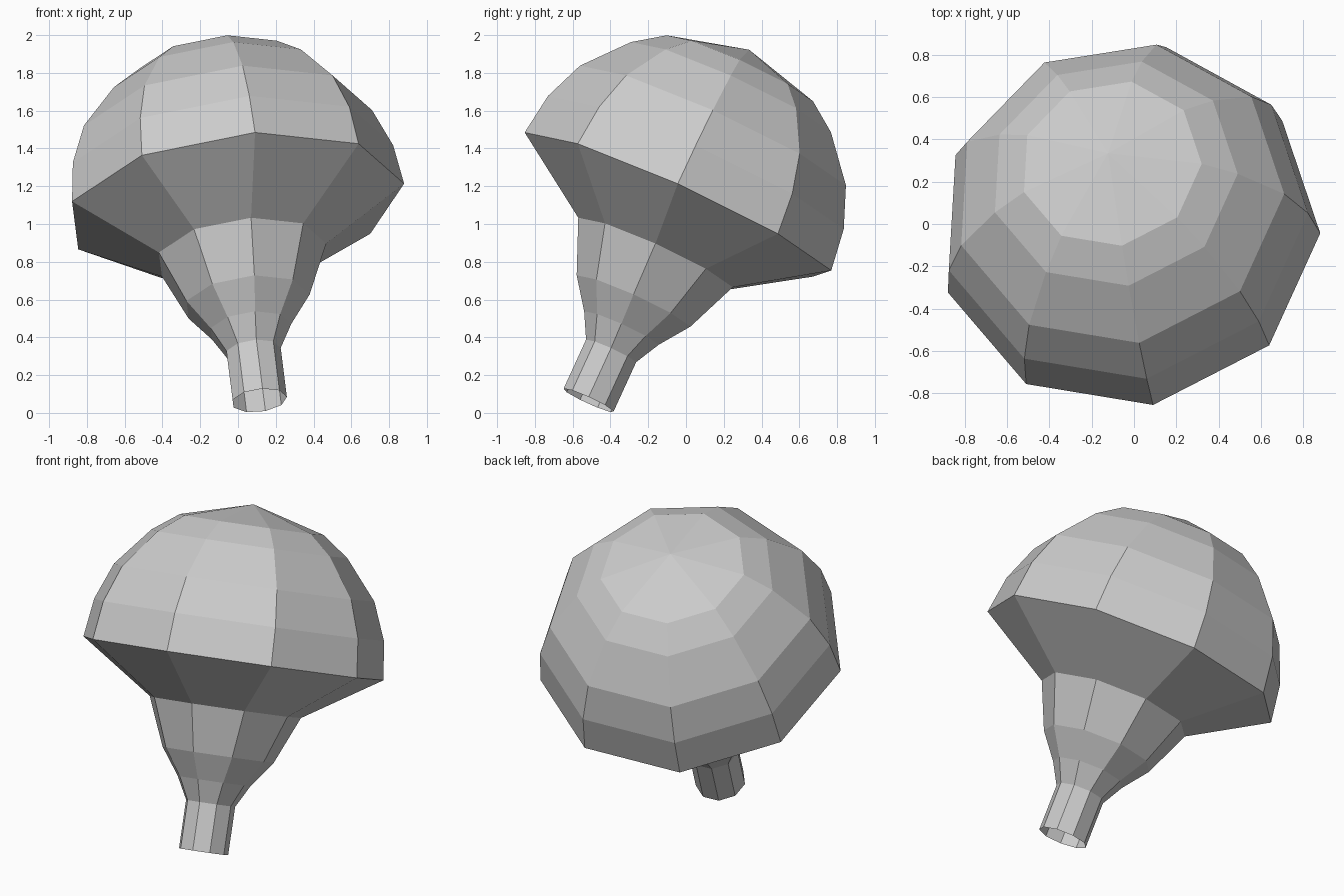
import bpy, bmesh, math
from mathutils import Vector, Matrix

if "Cube" in bpy.data.objects:
    bpy.data.objects.remove(bpy.data.objects["Cube"])

SIDES = 9
BASE = Vector((0.112, -0.515, 0.066))                 # centre of the open stem end
AXIS = Vector((-0.114, 0.413, 0.903)).normalized()    # leaning centre line
U = Vector((0.12, -0.897, 0.427))                     # direction of one corner
U = (U - AXIS * U.dot(AXIS)).normalized()
V = AXIS.cross(U)
FRAME = Matrix((U, V, AXIS)).transposed().to_4x4()
FRAME.translation = BASE


def lathe(name, profile):
    """Spin (radius, height) points around the leaning axis; radius 0 makes a tip."""
    bm = bmesh.new()
    rings = []
    for r, h in profile:
        n = SIDES if r > 0 else 1
        rings.append([bm.verts.new(FRAME @ Vector((
            r * math.cos(2 * math.pi * i / SIDES),
            r * math.sin(2 * math.pi * i / SIDES), h))) for i in range(n)])
    for a, b in zip(rings, rings[1:]):
        for i in range(SIDES):
            j = (i + 1) % SIDES
            if len(b) == 1:
                bm.faces.new((a[i], a[j], b[0]))
            else:
                bm.faces.new((a[i], a[j], b[j], b[i]))
    mesh = bpy.data.meshes.new(name)
    bm.to_mesh(mesh)
    bm.free()
    obj = bpy.data.objects.new(name, mesh)
    bpy.context.collection.objects.link(obj)
    return obj


# narrow open tube at the bottom
lathe("stem", [(0.148, 0), (0.148, 0.287)])

# flaring neck between the stem and the dome
lathe("neck", [(0.148, 0.287), (0.22, 0.419), (0.336, 0.575), (0.456, 0.856)])

# sloped underside and faceted dome
lathe("dome", [(0.456, 0.856), (0.905, 1.144), (0.873, 1.373), (0.785, 1.592),
               (0.59, 1.822), (0.432, 1.936), (0, 2.055)])
